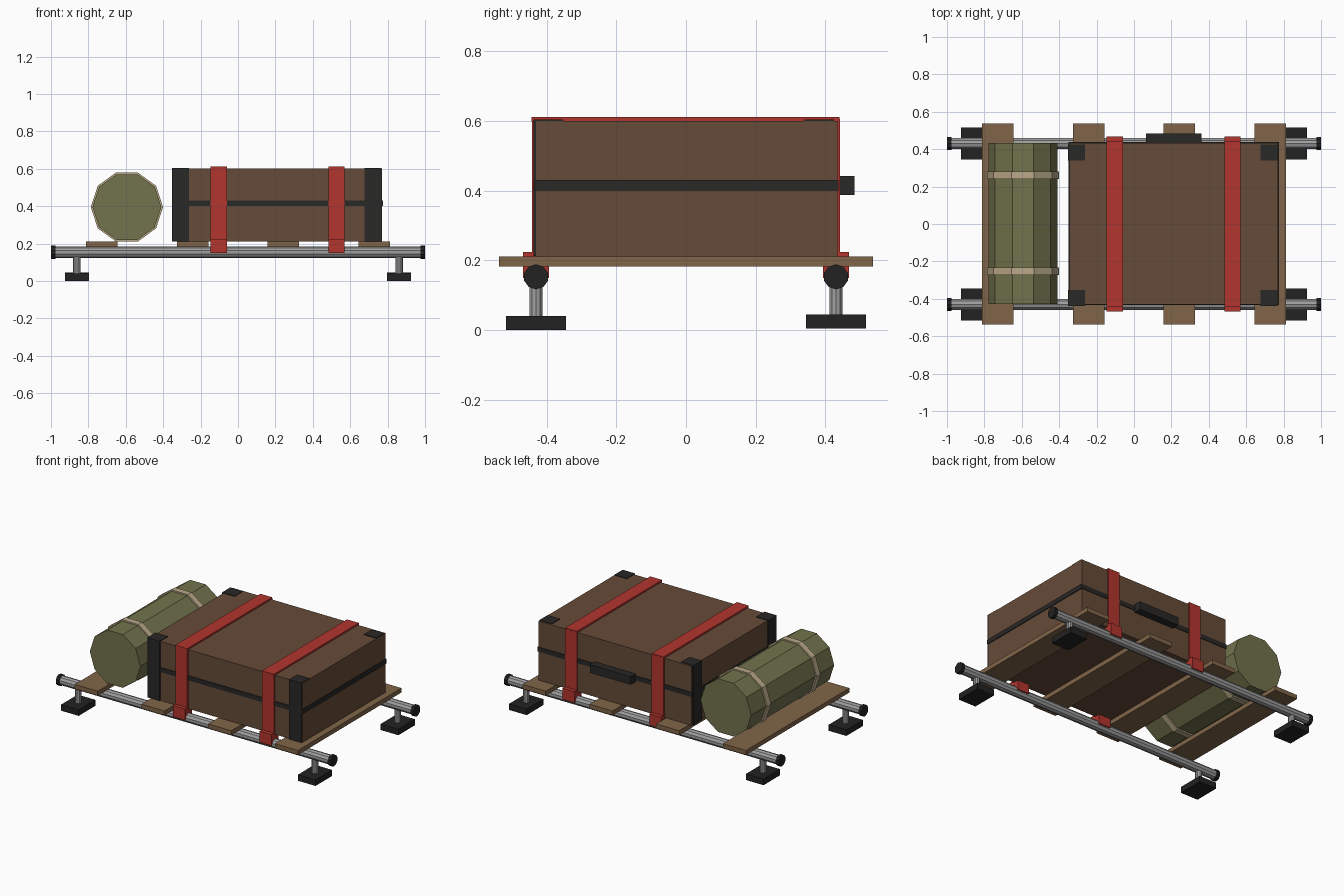
import bpy, bmesh, math

if "Cube" in bpy.data.objects:
    bpy.data.objects.remove(bpy.data.objects["Cube"])

def material(name, rgb):
    m = bpy.data.materials.new(name)
    m.diffuse_color = (*rgb, 1)
    m.use_nodes = True
    m.node_tree.nodes["Principled BSDF"].inputs["Base Color"].default_value = m.diffuse_color
    return m

WOOD = material("wood", (0.22, 0.13, 0.065))
LEATHER = material("brown_leather", (0.13, 0.07, 0.04))
BLACK = material("black_trim", (0.022, 0.021, 0.02))
RUBBER = material("rubber", (0.016, 0.016, 0.016))
RED = material("red_strap", (0.45, 0.035, 0.027))
CANVAS = material("olive_canvas", (0.17, 0.17, 0.075))
CORD = material("tan_cord", (0.5, 0.4, 0.25))
STEEL = material("steel", (0.35, 0.35, 0.35))

def finish(name, bm, mat):
    bmesh.ops.recalc_face_normals(bm, faces=bm.faces)
    me = bpy.data.meshes.new(name)
    bm.to_mesh(me)
    bm.free()
    me.materials.append(mat)
    ob = bpy.data.objects.new(name, me)
    bpy.context.collection.objects.link(ob)
    return ob

def box(name, x, y, z, mat):
    """Box from (min, max) ranges."""
    bm = bmesh.new()
    bmesh.ops.create_cube(bm, size=1)
    for v in bm.verts:
        v.co = [r[0] if c < 0 else r[1] for c, r in zip(v.co, (x, y, z))]
    return finish(name, bm, mat)

def prism(name, axis, centre, radius, span, mat, n=10):
    """Ten-sided bar along an axis; centre gives the two other coordinates in order."""
    bm = bmesh.new()
    rings = []
    for t in span:
        ring = []
        for i in range(n):
            a = 2 * math.pi * i / n
            u, w = radius * math.cos(a), radius * math.sin(a)
            if axis == "x":      # corner points straight up
                co = (t, centre[0] + w, centre[1] + u)
            elif axis == "y":    # flat on top
                co = (centre[0] + u, t, centre[1] + w)
            else:
                co = (centre[0] + u, centre[1] + w, t)
            ring.append(bm.verts.new(co))
        rings.append(ring)
        bm.faces.new(ring)
    for i in range(n):
        j = (i + 1) % n
        bm.faces.new((rings[0][i], rings[0][j], rings[1][j], rings[1][i]))
    return finish(name, bm, mat)

# Rails with end caps, posts and feet
for side, y, lift in (("front", -0.43, 0), ("back", 0.43, 0.005)):
    prism(f"{side}_rail", "x", (y, 0.153), 0.03, (-0.985, 0.985), STEEL)
    for end, s in (("left", -1), ("right", 1)):
        prism(f"{side}_{end}_end_cap", "x", (y, 0.153), 0.036, (s * 0.977, s), RUBBER)
        x = s * 0.861
        prism(f"{side}_{end}_post", "z", (x, y), 0.02, (0.03, 0.14), STEEL)
        box(f"{side}_{end}_foot", (x - 0.064, x + 0.064), (y - 0.086, y + 0.086),
            (lift, 0.04 + lift), RUBBER)

# Cross slats
for i, x in enumerate((-0.728, -0.243, 0.243, 0.728)):
    box(f"slat_{i + 1}", (x - 0.084, x + 0.084), (-0.537, 0.537), (0.182, 0.211), WOOD)

# Suitcase with seam band, corner guards and handle
box("suitcase", (-0.345, 0.769), (-0.43, 0.434), (0.211, 0.6), LEATHER)
box("suitcase_seam", (-0.35, 0.774), (-0.434, 0.438), (0.4, 0.43), BLACK)
for sx, x in (("left", -0.353), ("right", 0.677)):
    for sy, y in (("front", -0.438), ("back", 0.34)):
        box(f"{sy}_{sx}_corner_guard", (x, x + 0.09), (y, y + 0.085), (0.212, 0.604), BLACK)
box("suitcase_handle", (0.063, 0.36), (0.43, 0.484), (0.388, 0.442), BLACK)

# Straps over the suitcase, hooked around the rails
for i, x in enumerate((-0.103, 0.527)):
    w = (x - 0.043, x + 0.043)
    box(f"strap_{i + 1}_top", w, (-0.443, 0.441), (0.599, 0.611), RED)
    for side, s in (("front", -1), ("back", 1)):
        box(f"strap_{i + 1}_{side}", w, sorted((s * 0.428, s * 0.442)), (0.2, 0.605), RED)
        box(f"strap_{i + 1}_{side}_hook", w, sorted((s * 0.393, s * 0.467)), (0.15, 0.224), RED)

# Bedroll and its cords
prism("bedroll", "y", (-0.594, 0.395), 0.184, (-0.428, 0.434), CANVAS)
for side, y in (("front", -0.253), ("back", 0.26)):
    prism(f"{side}_bedroll_cord", "y", (-0.594, 0.395), 0.193, (y - 0.02, y + 0.02), CORD)
